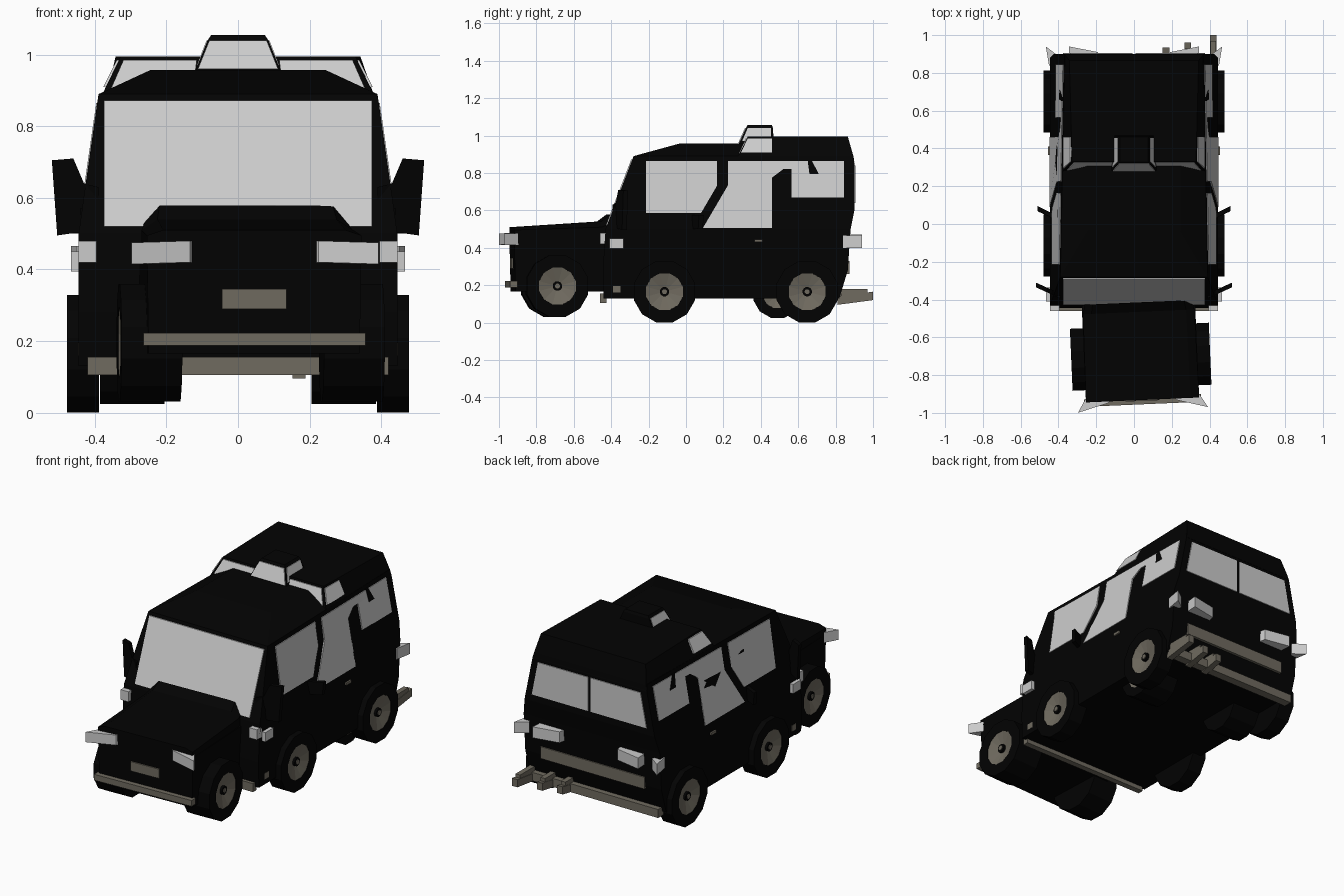
import bpy, bmesh, math
from mathutils import Vector, Matrix


def material(name, c):
    m = bpy.data.materials.new(name)
    m.diffuse_color = (*c, 1)
    return m


BLACK = material("black_paint", (0.0008, 0.0008, 0.0008))
GLASS = material("pale_glass", (0.58, 0.58, 0.58))
METAL = material("dull_metal", (0.16, 0.145, 0.115))


def finish(bm, name, mat):
    bmesh.ops.recalc_face_normals(bm, faces=bm.faces)
    me = bpy.data.meshes.new(name)
    bm.to_mesh(me)
    bm.free()
    me.materials.append(mat)
    ob = bpy.data.objects.new(name, me)
    bpy.context.collection.objects.link(ob)
    return ob


def loft(name, rings, mat):
    """Skin a stack of equal-length point rings and cap both ends."""
    bm = bmesh.new()
    rows = [[bm.verts.new(p) for p in r] for r in rings]
    for a, b in zip(rows, rows[1:]):
        for i in range(len(a)):
            j = (i + 1) % len(a)
            bm.faces.new((a[i], a[j], b[j], b[i]))
    bm.faces.new(rows[0])
    bm.faces.new(rows[-1])
    return finish(bm, name, mat)


def prism(name, pts, offset, mat):
    off = Vector(offset)
    return loft(name, [pts, [Vector(p) + off for p in pts]], mat)


def box(name, x, y, z, mat):
    return prism(name, [(x[0], y[0], z[0]), (x[1], y[0], z[0]),
                        (x[1], y[1], z[0]), (x[0], y[1], z[0])],
                 (0, 0, z[1] - z[0]), mat)


def stack(name, levels, mat):
    """Loft trapezoids given as z, front half width, back half width, front y, back y."""
    return loft(name, [[(-w, f, z), (w, f, z), (v, b, z), (-v, b, z)]
                       for z, w, v, f, b in levels], mat)


def side_x(z, y):
    """Half width of the leaning cabin side, which leans in more to the rear."""
    return 0.445 - (0.156 + 0.05 * y) * (z - 0.5)


def front_y(z):
    return -0.43 + 0.3846 * (z - 0.5)


# Main cabin with sloping windscreen, leaning sides and raised rear roof
stack("cabin_body", [(0.13, 0.445, 0.445, -0.44, 0.82), (0.28, 0.445, 0.445, -0.445, 0.865),
                     (0.5, 0.445, 0.445, -0.43, 0.88)]
      + [(z, side_x(z, front_y(z)), side_x(z, b), front_y(z), b) for z, b in
         ((0.6, 0.9), (0.855, 0.9), (0.89, 0.89))]
      + [(0.957, 0.245, 0.245, -0.035, 0.87)], BLACK)
stack("raised_roof", [(0.86, side_x(0.86, 0.28), side_x(0.86, 0.9), 0.26, 0.9),
                      (0.89, side_x(0.89, 0.28), side_x(0.89, 0.9) - 0.001, 0.28, 0.895),
                      (0.995, 0.328, 0.342, 0.33, 0.865)], BLACK)
stack("roof_scoop", [(0.94, 0.125, 0.125, 0.275, 0.47), (1.04, 0.085, 0.085, 0.32, 0.465),
                     (1.055, 0.075, 0.075, 0.328, 0.46)], BLACK)

# Windscreen
z0, z1 = 0.52, 0.872
prism("windscreen", [(-0.375, front_y(z0) - 0.006, z0), (0.375, front_y(z0) - 0.006, z0),
                     (0.375, front_y(z1) - 0.006, z1), (-0.375, front_y(z1) - 0.006, z1)],
      (0, 0.015, 0), GLASS)
# Scoop front glass
prism("scoop_front_glass", [(-0.112, 0.279, 0.96), (0.112, 0.279, 0.96),
                            (0.08, 0.315, 1.04), (-0.08, 0.315, 1.04)],
      (0, 0.012, 0), GLASS)

for s, side in ((-1, "left"), (1, "right")):
    # Glass in the roof step and scoop sides
    prism(side + "_roof_step_glass", [(s * 0.125, 0.283, 0.905), (s * 0.355, 0.283, 0.905),
                                      (s * 0.32, 0.32, 0.985), (s * 0.115, 0.32, 0.985)],
          (0, 0.012, 0), GLASS)

    def roof_x(z):
        return s * (0.386 - 0.5 * (z - 0.89))
    prism(side + "_roof_side_glass",
          [(roof_x(z), y, z) for y, z in ((0.295, 0.91), (0.46, 0.91), (0.46, 0.985), (0.33, 0.985))],
          (-s * 0.012, 0, 0), GLASS)
    prism(side + "_scoop_side_glass",
          [(s * 0.115, 0.3, 0.97), (s * 0.115, 0.455, 0.97),
           (s * 0.088, 0.455, 1.04), (s * 0.088, 0.33, 1.04)], (-s * 0.012, 0, 0), GLASS)

    # Side windows, cut to the stepped pillar outlines
    panes = {
        "front_window": [(-0.215, 0.865), (0.165, 0.865), (0.165, 0.73), (0.08, 0.585), (-0.215, 0.585)],
        "middle_window": [(0.225, 0.865), (0.65, 0.865), (0.65, 0.82), (0.52, 0.82), (0.46, 0.775),
                          (0.46, 0.505), (0.09, 0.505), (0.225, 0.735)],
        "rear_window": [(0.565, 0.82), (0.565, 0.67), (0.845, 0.67), (0.845, 0.865),
                        (0.65, 0.865), (0.65, 0.82)],
    }
    for name, pts in panes.items():
        prism(f"{side}_{name}", [(s * (side_x(z, y) + 0.004), y, z) for y, z in pts],
              (-s * 0.015, 0, 0), GLASS)
    prism(side + "_window_notch", [(s * (side_x(z, y) + 0.007), y, z) for y, z in
          ((0.65, 0.87), (0.67, 0.87), (0.71, 0.795), (0.66, 0.795))], (-s * 0.015, 0, 0), BLACK)

    # Wing mirror, angled forward, and small door fin behind it
    mirror = [(0.52, 0.705), (0.46, 0.71), (0.43, 0.64), (0.39, 0.63),
              (0.39, 0.58), (0.44, 0.57), (0.435, 0.505), (0.505, 0.495)]
    prism(side + "_mirror", [(s * x, -0.31 - 0.45 * (0.52 - x), z) for x, z in mirror],
          (0, -0.025, 0), BLACK)
    prism(side + "_door_fin", [(s * 0.43, 0.03, 0.5), (s * 0.505, 0.065, 0.5),
                               (s * 0.51, 0.07, 0.575), (s * 0.43, 0.03, 0.575)],
          (0, 0.025, 0), BLACK)
    box(side + "_door_handle", (s * 0.44, s * 0.455), (0.365, 0.41), (0.43, 0.445), METAL)

    # Lamps around the cabin corners
    box(side + "_front_corner_lamp", (s * 0.395, s * 0.445), (-0.46, -0.41), (0.42, 0.48), GLASS)
    box(side + "_front_side_lamp", (s * 0.43, s * 0.466), (-0.41, -0.335), (0.395, 0.45), GLASS)
    prism(side + "_rear_corner_lamp", [(s * 0.43, 0.84, 0.4), (s * 0.45, 0.84, 0.4),
                                       (s * 0.467, 0.94, 0.4), (s * 0.4, 0.89, 0.4)],
          (0, 0, 0.065), GLASS)
    prism(side + "_tail_lamp", [(s * 0.18, 0.86, 0.405), (s * 0.34, 0.86, 0.405),
                                (s * 0.345, 0.94, 0.405), (s * 0.19, 0.91, 0.405)],
          (0, 0, 0.065), GLASS)

    # Tailgate glass, one pane either side of the centre bar
    prism(side + "_tailgate_glass", [(s * 0.008, 0.89, 0.64), (s * 0.375, 0.89, 0.64),
                                     (s * 0.335, 0.89, 0.84), (s * 0.008, 0.89, 0.84)],
          (0, 0.015, 0), GLASS)
    box(side + "_step_block", (s * 0.39, s * 0.447), (-0.39, -0.35), (0.16, 0.195), METAL)

# Bumpers and rear fittings
box("cabin_front_bar", (-0.42, 0.42), (-0.46, -0.425), (0.105, 0.155), METAL)
box("rear_bumper", (-0.42, 0.42), (0.81, 0.86), (0.105, 0.155), METAL)
box("tailgate_panel", (-0.34, 0.34), (0.84, 0.875), (0.26, 0.33), METAL)
for i, (x, y) in enumerate(((0.42, 1.0), (0.285, 0.96), (0.17, 0.935))):
    prism(f"tow_bracket_{i}", [(x - 0.018, 0.81, 0.095), (x + 0.018, 0.81, 0.095),
                               (x + 0.018, y, 0.12), (x - 0.018, y, 0.12)],
          (0, 0, 0.045), METAL)
    box(f"tow_mount_{i}", (x - 0.015, x + 0.015), (0.83, y - 0.03), (0.13, 0.18), METAL)

# Front engine unit, offset and slightly turned relative to the cabin
front = [stack("engine_body", [(0.165, 0.295, 0.295, -0.46, 0.04), (0.46, 0.3, 0.3, -0.467, 0.045)], BLACK),
         loft("bonnet", [[(-w, y, 0.45), (w, y, 0.45), (w, y, a),
                          (0.85 * w, y, b), (-0.85 * w, y, b), (-w, y, a)]
                         for y, w, a, b in ((-0.467, 0.3, 0.495, 0.51), (0, 0.295, 0.51, 0.54),
                                            (0.05, 0.285, 0.53, 0.578))], BLACK),
         box("front_bumper", (-0.31, 0.31), (-0.49, -0.45), (0.187, 0.222), METAL),
         box("front_plate", (-0.09, 0.09), (-0.472, -0.45), (0.29, 0.345), METAL)]
for s, side in ((-1, "left"), (1, "right")):
    front.append(prism(side + "_headlamp", [(s * 0.17, -0.46, 0.42), (s * 0.18, -0.475, 0.42),
                                            (s * 0.345, -0.52, 0.415), (s * 0.29, -0.43, 0.415)],
                       (0, 0, 0.06), GLASS))


def wheel(name, s, x, y, z, r, width):
    """Twelve-sided tyre with a dished rim and hub; x is the outer face."""
    def ring(rad, dx):
        return [(s * dx, rad * math.cos(math.tau * (i + .5) / 12), rad * math.sin(math.tau * (i + .5) / 12))
                for i in range(12)]
    parts = [loft(name + "_tyre", [ring(r * k, dx) for k, dx in
                                   ((0.6, -width), (1, -width), (1, 0), (0.6, 0), (0.58, -0.03))], BLACK),
             loft(name + "_rim", [ring(r * 0.6, -0.035), ring(r * 0.6, -0.002), ring(r * 0.13, -0.025)], METAL),
             loft(name + "_hub", [ring(r * 0.15, -0.03), ring(r * 0.15, -0.01)], BLACK),
             loft(name + "_hub_cap", [ring(r * 0.08, -0.03), ring(r * 0.08, -0.006)], METAL)]
    for p in parts:
        p.location = (x, y, z)
    return parts


for s, side in ((-1, "left"), (1, "right")):
    wheel(side + "_middle_wheel", s, s * 0.478, -0.115, 0.165, 0.17, 0.09)
    wheel(side + "_rear_wheel", s, s * 0.478, 0.648, 0.165, 0.17, 0.09)
    wheel(side + "_inner_rear_wheel", s, s * 0.385, 0.49, 0.155, 0.135, 0.18)
    front += wheel(side + "_front_wheel", s, s * 0.368, -0.238, 0.195, 0.17, 0.17)

# Place the whole front unit
place = Matrix.Translation((0.025, -0.465, 0)) @ Matrix.Rotation(math.radians(2.5), 4, 'Z')
for ob in front:
    ob.data.transform(place @ Matrix.Translation(ob.location))
    ob.location = (0, 0, 0)
